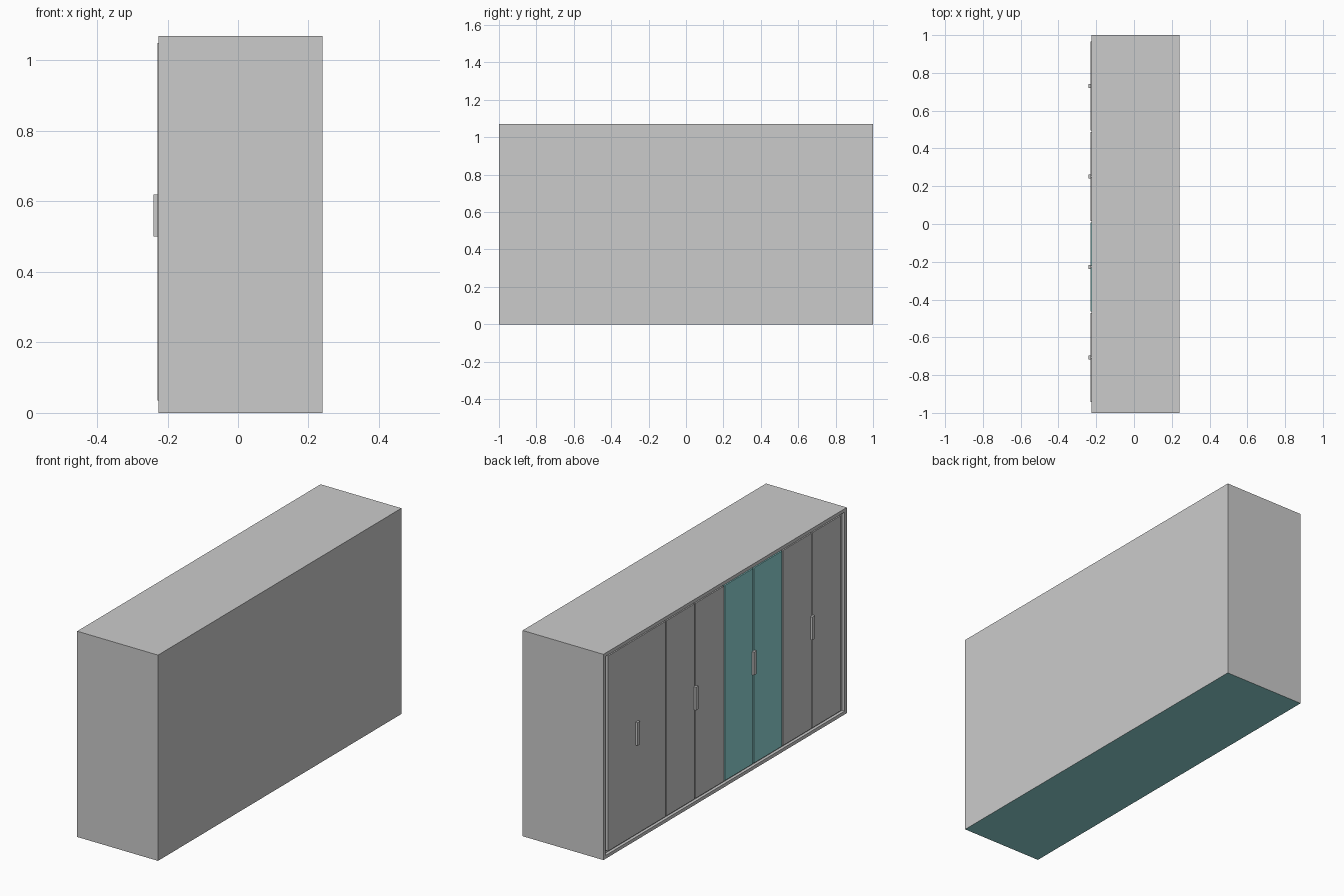
import bpy
import bmesh
from mathutils import Vector

cube = bpy.data.objects.get("Cube")
if cube:
    bpy.data.objects.remove(cube, do_unlink=True)


def material(name, rgb):
    mat = bpy.data.materials.new(name)
    mat.use_nodes = True
    mat.diffuse_color = (*rgb, 1)
    mat.node_tree.nodes["Principled BSDF"].inputs["Base Color"].default_value = (*rgb, 1)
    return mat


grey = material("light grey", (0.6, 0.6, 0.6))
teal = material("teal", (0.28, 0.67, 0.67))


def finish(name, bm, mats):
    mesh = bpy.data.meshes.new(name)
    bm.to_mesh(mesh)
    bm.free()
    obj = bpy.data.objects.new(name, mesh)
    for mat in mats:
        mesh.materials.append(mat)
    bpy.context.collection.objects.link(obj)
    return obj


def box_mesh(low, high):
    low, high = Vector(low), Vector(high)
    bm = bmesh.new()
    bmesh.ops.create_cube(bm, size=1)
    bmesh.ops.scale(bm, vec=high - low, verts=bm.verts)
    bmesh.ops.translate(bm, vec=(low + high) / 2, verts=bm.verts)
    return bm


def box(name, low, high, mat):
    return finish(name, box_mesh(low, high), [mat])


FRONT = -0.225      # plane of the cabinet frame
DOOR = -0.229       # plane of the doors
BACK = 0.24
TOP = 1.07

# Cabinet shell with a shallow recess behind the doors and a teal underside
bm = box_mesh((FRONT, -1, 0), (BACK, 1, TOP))
bm.normal_update()
opening = next(f for f in bm.faces if f.normal.x < -0.9)
bmesh.ops.inset_region(bm, faces=[opening], thickness=0.025)
bmesh.ops.translate(bm, vec=(0.015, 0, 0), verts=opening.verts)
inner = bmesh.ops.extrude_face_region(bm, geom=[opening])
bmesh.ops.translate(bm, vec=(-0.015, 0, 0), verts=opening.verts)
new_verts = [v for v in inner["geom"] if isinstance(v, bmesh.types.BMVert)]
bmesh.ops.delete(bm, geom=[f for f in bm.faces if f == opening], context="FACES_ONLY")
for v in new_verts:
    v.co.x = FRONT + 0.015
bm.normal_update()
for face in bm.faces:
    if face.normal.z < -0.9 and face.calc_center_median().z < 0.001:
        face.material_index = 1
finish("cabinet_body", bm, [grey, teal])

# Four door units along the long side: one wide leaf, then three pairs
START, PITCH, GAP = 0.97, 0.479, 0.004
for unit in range(4):
    left = START - unit * PITCH
    leaves = 1 if unit == 0 else 2
    width = PITCH / leaves
    for leaf in range(leaves):
        edge = left - leaf * width
        box(f"door_{unit + 1}_leaf_{leaf + 1}",
            (DOOR, edge - width + GAP, 0.035), (FRONT + 0.015, edge - GAP, 1.05),
            teal if unit == 2 else grey)

    # Upright pull handle on the middle of each unit
    middle = left - PITCH / 2
    box(f"handle_{unit + 1}", (-0.24, middle - 0.011, 0.5),
        (DOOR + 0.002, middle + 0.011, 0.62), grey)
